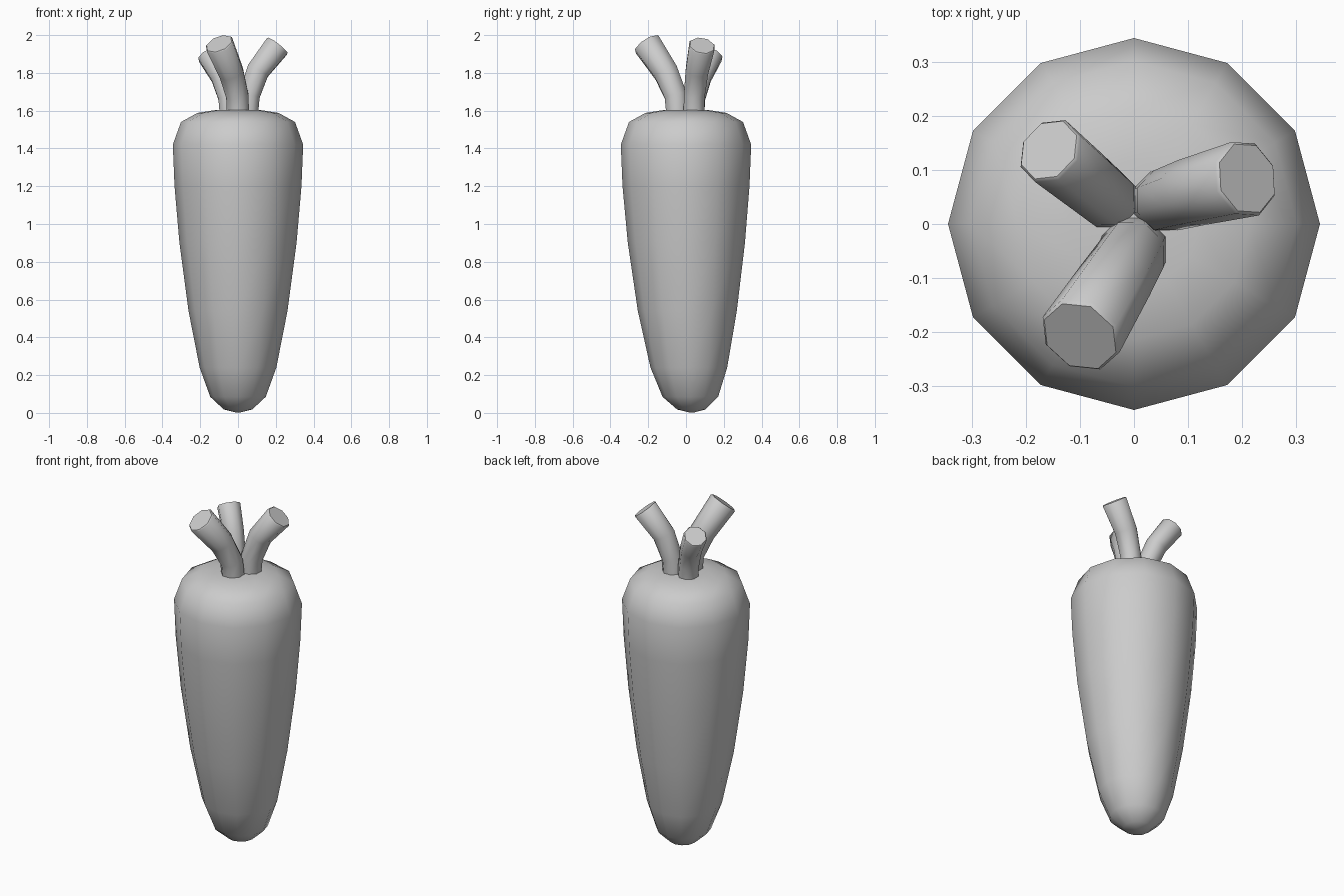
import bpy, bmesh
from math import cos, sin, pi
from mathutils import Vector

if "Cube" in bpy.data.objects:
    bpy.data.objects.remove(bpy.data.objects["Cube"])


def loft(name, rings, flat_caps):
    """Bridge rings of points into a closed skin, capped at both ends."""
    bm = bmesh.new()
    loops = [[bm.verts.new(p) for p in ring] for ring in rings]
    for a, b in zip(loops, loops[1:]):
        n = len(a)
        for i in range(n):
            f = bm.faces.new((a[i], a[(i + 1) % n], b[(i + 1) % n], b[i]))
            f.smooth = True
    for loop in (loops[0], loops[-1]):
        bm.faces.new(loop).smooth = not flat_caps
    bmesh.ops.recalc_face_normals(bm, faces=bm.faces)
    mesh = bpy.data.meshes.new(name)
    bm.to_mesh(mesh)
    bm.free()
    obj = bpy.data.objects.new(name, mesh)
    bpy.context.collection.objects.link(obj)
    return obj


def ring(center, normal, radius, sides, phase=0.0):
    """Regular polygon facing along normal."""
    q = Vector((0, 0, 1)).rotation_difference(Vector(normal))
    return [Vector(center) + q @ Vector((radius * cos(phase + 2 * pi * i / sides),
                                         radius * sin(phase + 2 * pi * i / sides), 0))
            for i in range(sides)]


def stem(name, path, radii):
    """Curved stalk that leans outward and ends in a flat cut."""
    pts = [Vector(p) for p in path]
    rings = []
    for i, p in enumerate(pts):
        if i == 0:
            d = Vector((0, 0, 1))
        elif i == len(pts) - 1:
            d = p - pts[i - 1]
        else:
            d = (pts[i + 1] - p).normalized() + (p - pts[i - 1]).normalized()
        rings.append(ring(p, d, radii[i], 8, pi / 8))
    # Narrow softened rim around the cut
    d = (pts[-1] - pts[-2]).normalized()
    rings.append(ring(pts[-1] + d * 0.006, d, radii[-1] * 0.93, 8, pi / 8))
    return loft(name, rings, True)


# Tapered root: radius, height, slight backward drift of the tip
profile = [(0.015, 0.003, 0.03), (0.075, 0.018, 0.028), (0.147, 0.085, 0.023),
           (0.203, 0.24, 0.015), (0.262, 0.54, 0.007), (0.31, 0.9, 0.002),
           (0.336, 1.2, 0), (0.345, 1.42, 0), (0.302, 1.54, 0),
           (0.215, 1.588, 0), (0.12, 1.603, 0), (0.02, 1.605, 0)]
loft("root", [ring((0, y, z), (0, 0, 1), r, 12) for r, z, y in profile], False)

# Three stalks fanning out from the crown
stem("front_stem", [(0.0, -0.045, 1.58), (-0.004, -0.055, 1.68),
                    (-0.035, -0.105, 1.80), (-0.098, -0.205, 1.95)],
     [0.064, 0.064, 0.07, 0.079])
stem("right_stem", [(0.052, 0.042, 1.58), (0.06, 0.044, 1.68),
                    (0.105, 0.058, 1.81), (0.206, 0.084, 1.94)],
     [0.059, 0.06, 0.065, 0.073])
stem("left_stem", [(-0.045, 0.045, 1.58), (-0.052, 0.05, 1.67),
                   (-0.088, 0.08, 1.78), (-0.155, 0.135, 1.895)],
     [0.056, 0.057, 0.06, 0.065])
